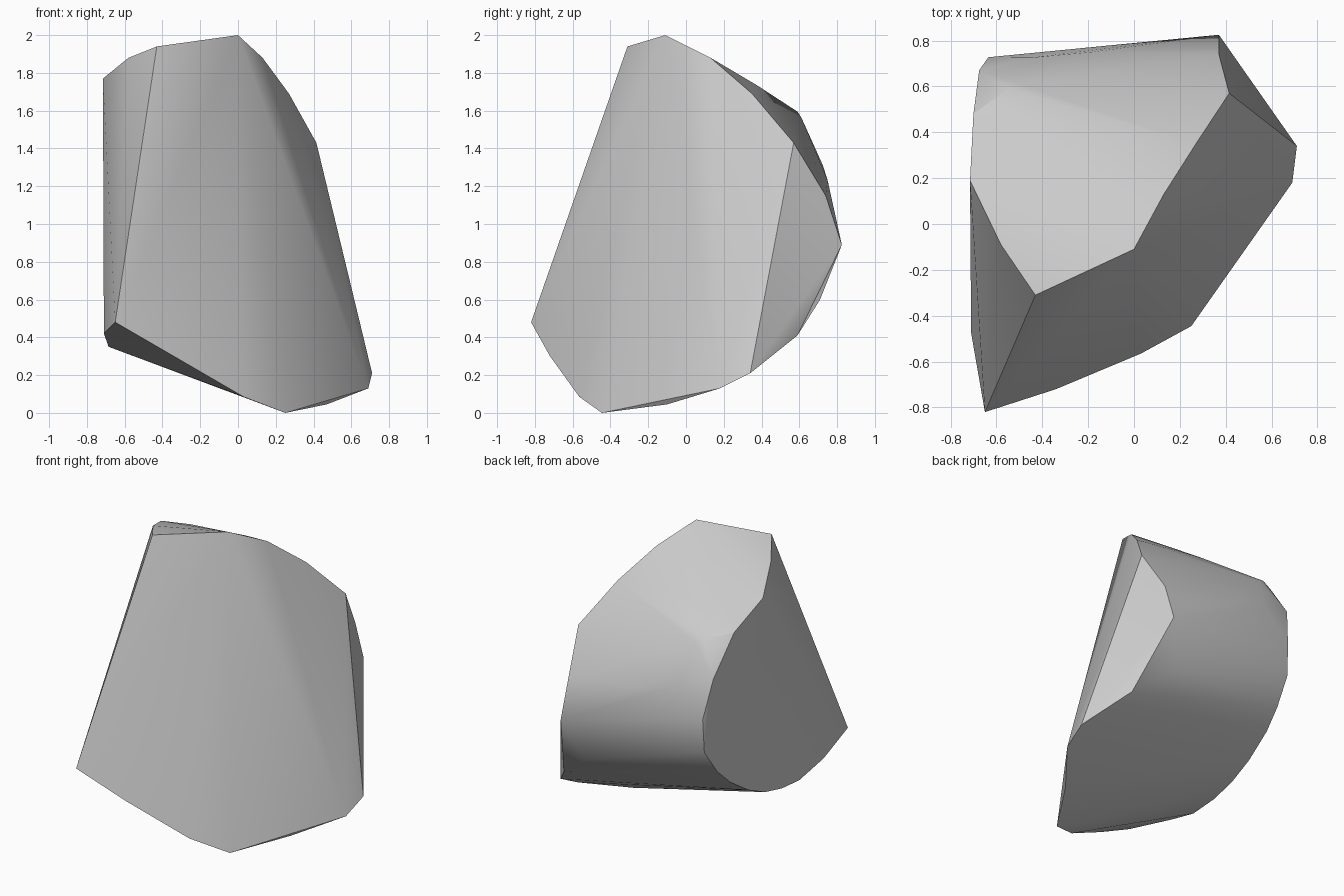
import bpy
import bmesh
import math

if "Cube" in bpy.data.objects:
    bpy.data.objects.remove(bpy.data.objects["Cube"], do_unlink=True)

# Corners of the stone, grouped by the ridge they lie on
top_ridge = [(0, -.11, 2), (-.43, -.31, 1.94), (-.58, -.09, 1.88), (-.715, .19, 1.77)]
side_ridge = [(.13, .13, 1.88), (.27, .35, 1.69), (.415, .57, 1.43),
              (.37, .74, 1.15), (.37, .825, .89)]
foot_ridge = [(.51, .59, .41), (.71, .34, .21), (.69, .18, .13), (.47, -.10, .045),
              (.25, -.445, 0), (.03, -.565, .085), (-.34, -.72, .30), (-.65, -.82, .48)]
flank_rim = [(-.70, .48, 1.64), (-.675, .67, 1.385), (-.635, .727, 1.12), (-.64, .716, .895),
             (-.655, .60, .725), (-.67, .48, .61), (-.68, .30, .49), (-.685, .125, .41),
             (-.69, -.05, .37), (-.685, -.245, .35), (-.71, -.475, .42)]
back_bulge = [(-.2, .375, 1.735), (-.55, .59, 1.595), (-.5, .61, 1.565),
              (-.45, .725, 1.31), (-.18, .75, 1.23), (.27, .71, .60)]

# Wrap the corners in a faceted skin
bm = bmesh.new()
for corner in top_ridge + side_ridge + foot_ridge + flank_rim + back_bulge:
    bm.verts.new(corner)
hull = bmesh.ops.convex_hull(bm, input=bm.verts[:])
loose = [v for v in bm.verts if not v.link_faces]
bmesh.ops.delete(bm, geom=loose, context='VERTS')
bmesh.ops.recalc_face_normals(bm, faces=bm.faces[:])
mesh = bpy.data.meshes.new("stone")
bm.to_mesh(mesh)
bm.free()
stone = bpy.data.objects.new("stone", mesh)
bpy.context.scene.collection.objects.link(stone)

# Plain grey stone
grey = bpy.data.materials.new("stone_grey")
grey.use_nodes = True
colour = (.6, .6, .6, 1)
grey.diffuse_color = colour
grey.node_tree.nodes["Principled BSDF"].inputs["Base Color"].default_value = colour
mesh.materials.append(grey)

# Smooth the gentle bends, keep the ridges crisp
bpy.ops.object.select_all(action='DESELECT')
stone.select_set(True)
bpy.context.view_layer.objects.active = stone
bpy.ops.object.shade_smooth_by_angle(angle=math.radians(30))
